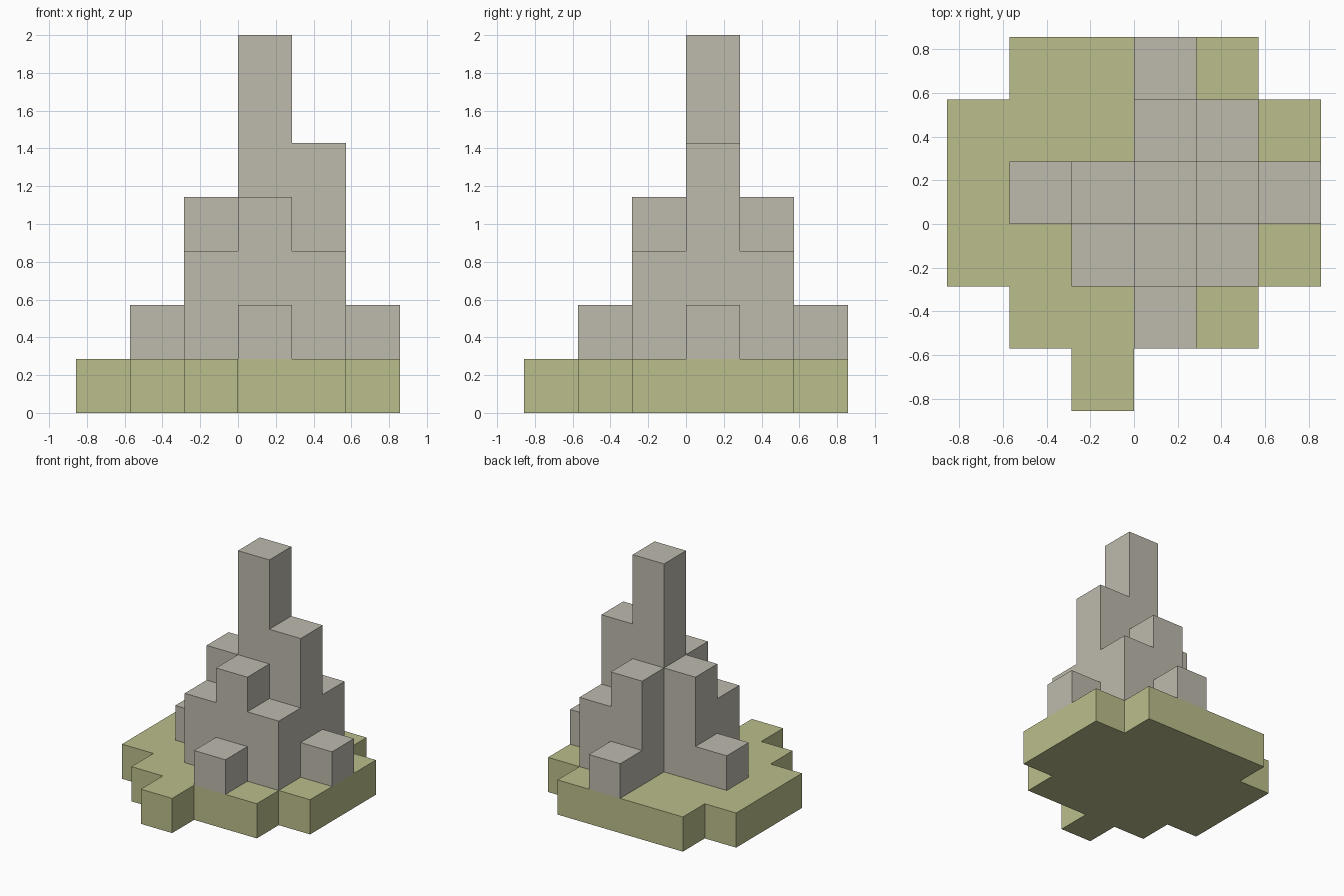
import bpy
import bmesh
from mathutils import Vector

if "Cube" in bpy.data.objects:
    bpy.data.objects.remove(bpy.data.objects["Cube"], do_unlink=True)

UNIT = 2 / 7   # side of one block
HALF = 3       # blocks from the centre to each side


def make_material(name, rgb):
    mat = bpy.data.materials.new(name)
    mat.use_nodes = True
    mat.diffuse_color = (*rgb, 1)
    mat.node_tree.nodes["Principled BSDF"].inputs["Base Color"].default_value = (*rgb, 1)
    return mat


def build_blocks(name, cells, neighbours, mat):
    """Make one mesh from the block faces that touch no other block."""
    bm = bmesh.new()
    for cell in cells:
        centre = Vector(cell) + Vector((0.5, 0.5, 0.5))
        for axis in range(3):
            for sign in (-1, 1):
                normal = Vector((0, 0, 0))
                normal[axis] = sign
                if tuple(int(c + n) for c, n in zip(cell, normal)) in neighbours:
                    continue
                u, v = Vector((0, 0, 0)), Vector((0, 0, 0))
                u[(axis + 1) % 3] = 0.5
                v[(axis + 2) % 3] = 0.5 * sign
                mid = centre + normal * 0.5
                corners = (mid - u - v, mid + u - v, mid + u + v, mid - u + v)
                bm.faces.new([bm.verts.new(p * UNIT) for p in corners])
    bmesh.ops.remove_doubles(bm, verts=bm.verts, dist=0.001)
    bmesh.ops.dissolve_limit(bm, angle_limit=0.01, verts=bm.verts, edges=bm.edges)
    mesh = bpy.data.meshes.new(name)
    bm.to_mesh(mesh)
    bm.free()
    mesh.materials.append(mat)
    obj = bpy.data.objects.new(name, mesh)
    bpy.context.collection.objects.link(obj)
    return obj


# Plan of block heights, back row first; 0 is empty, 1 is grass only
PLAN = ["011210",
        "111431",
        "124752",
        "113431",
        "011210",
        "001000"]

grass, stone = set(), set()
for row, line in enumerate(PLAN):
    for col, height in enumerate(line):
        for z in range(int(height)):
            cell = (col - HALF, HALF - 1 - row, z)
            (stone if z else grass).add(cell)

# Grass base and stepped stone tower
everything = grass | stone
build_blocks("grass_base", grass, everything,
             make_material("olive grass", (0.497, 0.515, 0.258)))
build_blocks("stone_tower", stone, everything,
             make_material("warm grey stone", (0.515, 0.491, 0.423)))
